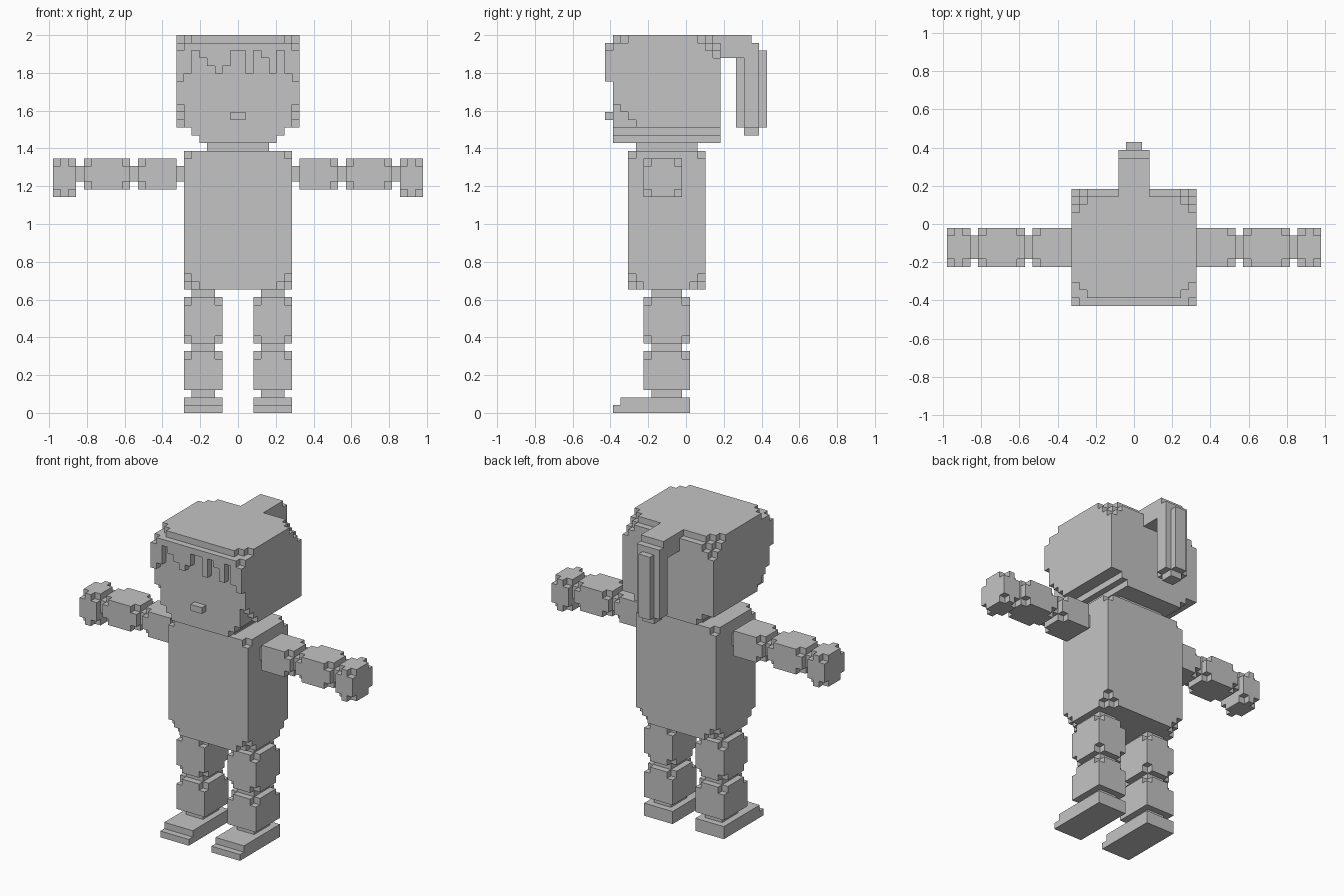
import bpy, bmesh

if "Cube" in bpy.data.objects:
    bpy.data.objects.remove(bpy.data.objects["Cube"])

U = 2 / 49          # block size: the figure is 49 blocks tall
Y0 = 10.5           # block depth offset that centres the figure

grey = bpy.data.materials.new("plain grey")
grey.diffuse_color = (0.55, 0.55, 0.55, 1)
grey.use_nodes = True
grey.node_tree.nodes["Principled BSDF"].inputs["Base Color"].default_value = grey.diffuse_color


def box(x0, x1, y0, y1, z0, z1):
    return {(x, y, z) for x in range(x0, x1) for y in range(y0, y1) for z in range(z0, z1)}


def chipped(x0, x1, y0, y1, z0, z1, top=1, bottom=1, left=True, right=True):
    """Box with stepped corners; top/bottom give the chip size in blocks."""
    keep = set()
    for x, y, z in box(x0, x1, y0, y1, z0, z1):
        near_left = x - x0 < x1 - 1 - x
        dx = min(x - x0, x1 - 1 - x)
        dy = min(y - y0, y1 - 1 - y)
        open_side = left if near_left else right
        cut = open_side and (dx + dy + (z1 - 1 - z) < top or dx + dy + (z - z0) < bottom)
        if not cut:
            keep.add((x, y, z))
    return keep


def flip(cells):
    return {(-1 - x, y, z) for x, y, z in cells}


def build(name, cells):
    """Skin a set of blocks with its outer faces and merge the flat areas."""
    bm = bmesh.new()
    verts = {}

    def vert(p):
        if p not in verts:
            verts[p] = bm.verts.new((p[0] * U, (p[1] - Y0) * U, p[2] * U))
        return verts[p]

    for c in cells:
        for axis in range(3):
            for side in (0, 1):
                n = list(c)
                n[axis] += 2 * side - 1
                if tuple(n) in cells:
                    continue
                a, b = (axis + 1) % 3, (axis + 2) % 3
                quad = []
                for i, j in ((0, 0), (1, 0), (1, 1), (0, 1)):
                    p = list(c)
                    p[axis] += side
                    p[a] += i
                    p[b] += j
                    quad.append(vert(tuple(p)))
                bm.faces.new(quad if side else quad[::-1])
    bmesh.ops.dissolve_limit(bm, angle_limit=0.01, verts=bm.verts[:], edges=bm.edges[:])
    mesh = bpy.data.meshes.new(name)
    bm.to_mesh(mesh)
    bm.free()
    mesh.materials.append(grey)
    ob = bpy.data.objects.new(name, mesh)
    bpy.context.collection.objects.link(ob)


# head: stepped jaw, cheeks and crown
head = box(-5, 5, 1, 15, 35, 36) | box(-6, 6, 1, 15, 36, 37)
for x, y, z in box(-8, 8, 1, 15, 37, 49):
    dx = min(x + 8, 7 - x)
    front, back, up = y - 1, 14 - y, 48 - z
    cheek = dx == 0 and front + z - 37 < 3
    crown_front = up == 0 and dx + front < 2
    crown_back = dx + back + up < 3
    back_edge = up == 0 and back == 0 and not -2 <= x < 2
    if not (cheek or crown_front or crown_back or back_edge):
        head.add((x, y, z))
build("head", head)

# fringe with uneven strands, and nose
strands = [43, 44, 47, 46, 45, 44, 45, 47, 47, 44, 47, 46, 44, 47, 44, 43]
fringe = set()
for i, low in enumerate(strands):
    fringe |= box(i - 8, i - 7, 0, 1, low, 47 if i in (0, 15) else 48)
build("fringe", fringe)
build("nose", box(-1, 1, 0, 1, 38, 39))

# ponytail
tail = box(-2, 2, 15, 19, 46, 49) | box(-2, 2, 18, 20, 37, 48)
tail |= box(-1, 1, 17, 21, 37, 47) | box(-1, 1, 18, 20, 36, 37)
build("ponytail", tail)

# neck and torso
build("neck", box(-4, 4, 4, 12, 34, 35))
build("torso", chipped(-7, 7, 3, 13, 16, 34, top=1, bottom=2))

# limbs, modelled on the right and mirrored
limbs = {
    "shoulder": box(7, 8, 6, 9, 30, 32),
    "upper_arm": chipped(8, 13, 5, 10, 29, 33, left=False),
    "elbow": box(13, 14, 6, 9, 30, 32),
    "forearm": chipped(14, 20, 5, 10, 29, 33),
    "wrist": box(20, 21, 6, 9, 30, 32),
    "hand": chipped(21, 24, 5, 10, 28, 33),
    "hip": box(3, 6, 6, 10, 15, 16),
    "thigh": chipped(2, 7, 5, 11, 9, 15),
    "knee": box(3, 6, 6, 10, 8, 9),
    "shin": chipped(2, 7, 5, 11, 3, 8, bottom=0),
    "ankle": box(3, 6, 6, 10, 2, 3),
    "foot": box(2, 7, 1, 11, 0, 1) | box(2, 7, 2, 11, 1, 2),
}
for part, cells in limbs.items():
    build("right_" + part, cells)
    build("left_" + part, flip(cells))
